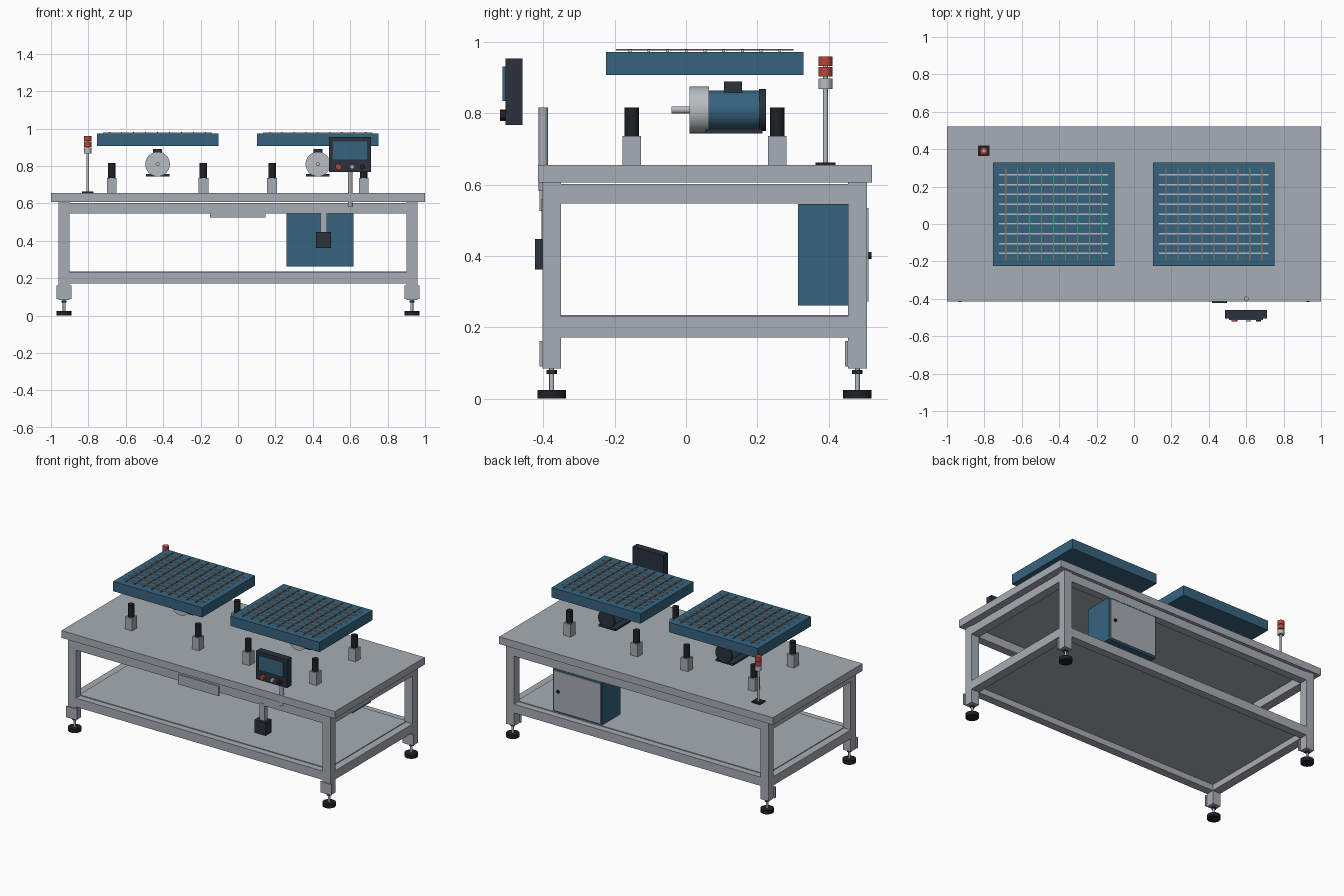
import bpy, math
from mathutils import Vector

if "Cube" in bpy.data.objects:
    bpy.data.objects.remove(bpy.data.objects["Cube"])


def material(name, r, g, b):
    m = bpy.data.materials.new(name)
    m.diffuse_color = (r, g, b, 1)
    m.use_nodes = True
    m.node_tree.nodes["Principled BSDF"].inputs["Base Color"].default_value = m.diffuse_color
    return m


GREY = material("painted_grey", 0.39, 0.42, 0.46)
STEEL = material("bright_steel", 0.47, 0.51, 0.54)
BLUE = material("panel_blue", 0.037, 0.127, 0.212)
DARK = material("dark_plastic", 0.024, 0.031, 0.045)
BLACK = material("black_rubber", 0.013, 0.015, 0.02)
RED = material("signal_red", 0.48, 0.06, 0.045)
COPPER = material("copper_wire", 0.27, 0.17, 0.13)


def box(name, x, y, z, mat):
    """Box from (min, max) pairs on each axis."""
    bpy.ops.mesh.primitive_cube_add(size=1, location=[sum(p) / 2 for p in (x, y, z)])
    ob = bpy.context.object
    ob.name = name
    ob.scale = [p[1] - p[0] for p in (x, y, z)]
    bpy.ops.object.transform_apply(location=False, rotation=False, scale=True)
    ob.data.materials.append(mat)
    return ob


def block(name, x, y, half_x, half_y, z, mat):
    return box(name, (x - half_x, x + half_x), (y - half_y, y + half_y), z, mat)


def cyl(name, start, end, r, mat, sides=32):
    """Cylinder between two points."""
    a, b = Vector(start), Vector(end)
    bpy.ops.mesh.primitive_cylinder_add(vertices=sides, radius=r, depth=(b - a).length,
                                        location=(a + b) / 2)
    ob = bpy.context.object
    ob.name = name
    ob.rotation_euler = (b - a).to_track_quat('Z', 'Y').to_euler()
    ob.data.materials.append(mat)
    bpy.ops.object.shade_smooth_by_angle(angle=math.radians(35))
    return ob


def post(name, x, y, z, r, mat, sides=32):
    return cyl(name, (x, y, z[0]), (x, y, z[1]), r, mat, sides)


# Table top and lower shelf
box("table_top", (-1, 1), (-0.415, 0.522), (0.607, 0.655), GREY)
box("lower_shelf", (-0.91, 0.91), (-0.36, 0.464), (0.212, 0.235), GREY)

# Legs with bracket plates and levelling feet
FRONT, BACK = (-0.403, -0.35), (0.454, 0.507)
for x in (-0.93, 0.93):
    for ys in (FRONT, BACK):
        y = sum(ys) / 2
        box("leg", (x - 0.029, x + 0.029), ys, (0.085, 0.607), GREY)
        box("leg_bracket", (x - 0.04, x + 0.04), (ys[0] - 0.008, ys[0]), (0.09, 0.162), GREY)
        post("foot_pad", x, y, (0, 0.025), 0.04, BLACK)
        post("foot_rod", x, y, (0.02, 0.09), 0.007, STEEL, 16)
        post("foot_nut", x, y, (0.07, 0.08), 0.015, DARK, 6)

# Frame rails
for z in ((0.547, 0.602), (0.172, 0.23)):
    for ys in (FRONT, BACK):
        box("long_rail", (-0.901, 0.901), ys, z, GREY)
    for x in (-0.93, 0.93):
        box("side_rail", (x - 0.029, x + 0.029), (-0.35, 0.454), z, GREY)

# Two identical vibrating stations
for cx in (-0.43, 0.427):
    # Tray with a wire grid on top
    box("tray", (cx - 0.325, cx + 0.325), (-0.225, 0.33), (0.908, 0.973), BLUE)
    for i in range(9):
        y = -0.157 + i * 0.0525
        box("tray_cross_rod", (cx - 0.292, cx + 0.292), (y - 0.004, y + 0.004),
            (0.972, 0.979), STEEL)
        x = cx - 0.256 + i * 0.064
        box("tray_long_wire", (x - 0.003, x + 0.003), (-0.196, 0.302),
            (0.976, 0.981), COPPER)
    # Corner supports
    for x in (cx - 0.245, cx + 0.245):
        for y in (-0.152, 0.256):
            block("support_block", x, y, 0.026, 0.026, (0.655, 0.737), GREY)
            post("support_damper", x, y, (0.737, 0.817), 0.02, BLACK)
    # Motor
    z = 0.81
    for name, y0, y1, r, mat in (("motor_shaft", -0.04, 0.02, 0.01, STEEL),
                                 ("motor_flange", 0.01, 0.064, 0.066, STEEL),
                                 ("motor_body", 0.064, 0.206, 0.055, BLUE),
                                 ("motor_fan_cover", 0.205, 0.224, 0.059, DARK)):
        cyl(name, (cx, y0, z), (cx, y1, z), r, mat)
    box("motor_terminal_box", (cx - 0.024, cx + 0.024), (0.107, 0.157), (0.85, 0.89), DARK)
    box("motor_base", (cx - 0.063, cx + 0.063), (0.054, 0.215), (0.744, 0.757), DARK)

# Signal tower
TX, TY = -0.803, 0.391
block("tower_base", TX, TY, 0.031, 0.028, (0.655, 0.663), BLACK)
post("tower_pole", TX, TY, (0.66, 0.96), 0.007, STEEL, 16)
post("tower_collar", TX, TY, (0.868, 0.898), 0.02, STEEL)
for z0 in (0.903, 0.933):
    post("tower_lamp", TX, TY, (z0, z0 + 0.027), 0.02, RED)

# Control panel with screen, buttons and stand
box("control_panel", (0.487, 0.712), (-0.506, -0.459), (0.767, 0.954), DARK)
box("control_screen", (0.508, 0.69), (-0.514, -0.506), (0.835, 0.932), BLUE)
for x, mat, r in ((0.537, RED, 0.016), (0.61, STEEL, 0.012), (0.665, BLACK, 0.014)):
    cyl("panel_button", (x, -0.522, 0.795), (x, -0.506, 0.795), r, mat, 24)
post("panel_stand", 0.6, -0.4, (0.583, 0.817), 0.013, GREY)

# Front name plate
box("front_plate", (-0.15, 0.146), (-0.411, -0.403), (0.526, 0.591), GREY)

# Hanging pedal box
box("pedal_box", (0.416, 0.498), (-0.423, -0.36), (0.362, 0.448), DARK)
box("pedal_hanger", (0.441, 0.476), (-0.405, -0.37), (0.448, 0.56), GREY)

# Electrical cabinet at the back
box("cabinet", (0.258, 0.617), (0.314, 0.507), (0.262, 0.546), BLUE)
box("cabinet_door", (0.268, 0.607), (0.507, 0.512), (0.273, 0.535), GREY)
cyl("cabinet_knob", (0.575, 0.512, 0.402), (0.575, 0.52, 0.402), 0.01, BLACK, 20)
